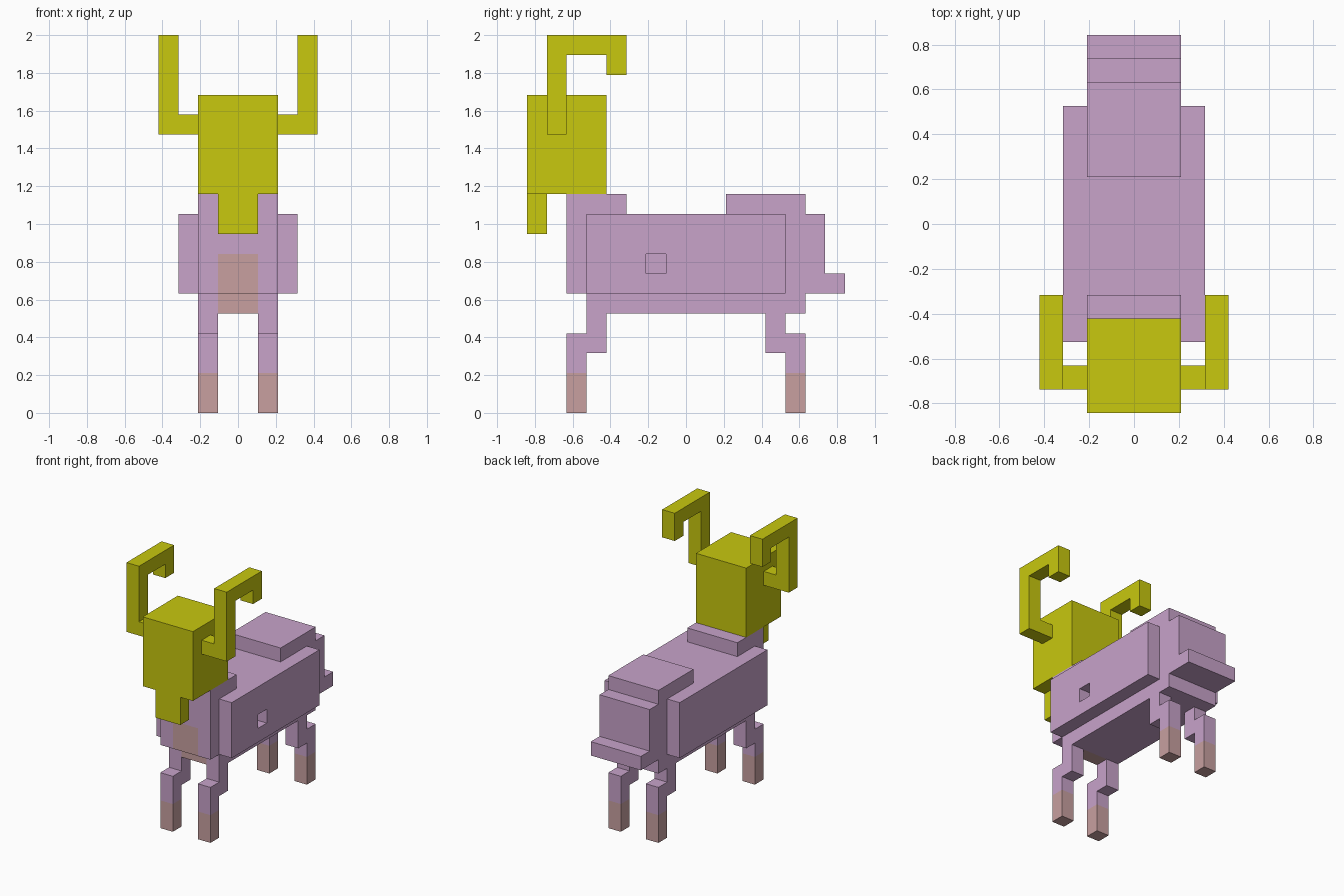
import bpy, bmesh
from mathutils import Vector

if "Cube" in bpy.data.objects:
    bpy.data.objects.remove(bpy.data.objects["Cube"])

U = 2 / 19  # size of one block


def material(name, rgb):
    m = bpy.data.materials.new(name)
    m.diffuse_color = (*rgb, 1)
    m.use_nodes = True
    m.node_tree.nodes["Principled BSDF"].inputs["Base Color"].default_value = m.diffuse_color
    return m


MAUVE = material("mauve coat", (0.578, 0.366, 0.591))
ROSE = material("rose brown", (0.578, 0.352, 0.352))
YELLOW = material("mustard yellow", (0.578, 0.578, 0.0045))


def cells(*boxes):
    """Set of unit blocks filled by boxes (x0, x1, y0, y1, z0, z1)."""
    return {(x, y, z) for a, b, c, d, e, f in boxes
            for x in range(a, b) for y in range(c, d) for z in range(e, f)}


def mirrored(blocks):
    return {(-x - 1, y, z) for x, y, z in blocks}


def part(name, blocks, mats, rule=lambda x, y, z: 0):
    """Closed shell around the blocks, coloured per block by the rule."""
    bm = bmesh.new()
    for c in sorted(blocks):
        for axis in range(3):
            for s in (-1, 1):
                n = list(c)
                n[axis] += s
                if tuple(n) in blocks:
                    continue
                centre = Vector(c) + Vector((.5, .5, .5))
                centre[axis] += s / 2
                a, b = Vector(), Vector()
                a[(axis + 1) % 3] = .5
                b[(axis + 2) % 3] = .5 * s
                face = bm.faces.new([bm.verts.new((centre + i * a + j * b) * U)
                                     for i, j in ((-1, -1), (1, -1), (1, 1), (-1, 1))])
                face.material_index = rule(*c)
    # merge the block faces into large flat faces
    bmesh.ops.remove_doubles(bm, verts=bm.verts, dist=1e-4)
    bmesh.ops.dissolve_limit(bm, angle_limit=0.01, verts=bm.verts, edges=bm.edges,
                             delimit={'MATERIAL'})
    me = bpy.data.meshes.new(name)
    bm.to_mesh(me)
    bm.free()
    for m in mats:
        me.materials.append(m)
    ob = bpy.data.objects.new(name, me)
    bpy.context.collection.objects.link(ob)


# torso: belly, trunk, shoulder hump, rump hump, rear end and tail ledge
torso = cells((-2, 2, -5, 6, 5, 6), (-2, 2, -6, 6, 6, 10), (-2, 2, -6, -3, 10, 11),
              (-2, 2, 2, 6, 10, 11), (-2, 2, 6, 7, 6, 10), (-2, 2, 7, 8, 6, 7))


def chest_patch(x, y, z):
    return int(-1 <= x < 1 and ((y == -6 and z in (6, 7)) or (y == -5 and z == 5)))


part("torso", torso, [MAUVE, ROSE], chest_patch)

# flank panels, the right one with a square recess
flank = cells((2, 3, -5, 5, 6, 10))
part("right_flank", flank - cells((2, 3, -2, -1, 7, 8)), [MAUVE])
part("left_flank", mirrored(flank), [MAUVE])

# head with muzzle
part("head", cells((-2, 2, -8, -4, 11, 16), (-1, 1, -8, -7, 9, 11)), [YELLOW])

# legs with rose lower ends, and hooked horns
limbs = {
    "front_leg": cells((1, 2, -5, -4, 3, 5), (1, 2, -6, -5, 0, 4)),
    "rear_leg": cells((1, 2, 4, 5, 3, 5), (1, 2, 5, 6, 0, 4)),
}
horn = cells((2, 4, -7, -6, 14, 15), (3, 4, -7, -6, 15, 19),
             (3, 4, -6, -3, 18, 19), (3, 4, -4, -3, 17, 18))
for side, flip in (("right", lambda b: b), ("left", mirrored)):
    for name, blocks in limbs.items():
        part(f"{side}_{name}", flip(blocks), [MAUVE, ROSE], lambda x, y, z: int(z < 2))
    part(f"{side}_horn", flip(horn), [YELLOW])
